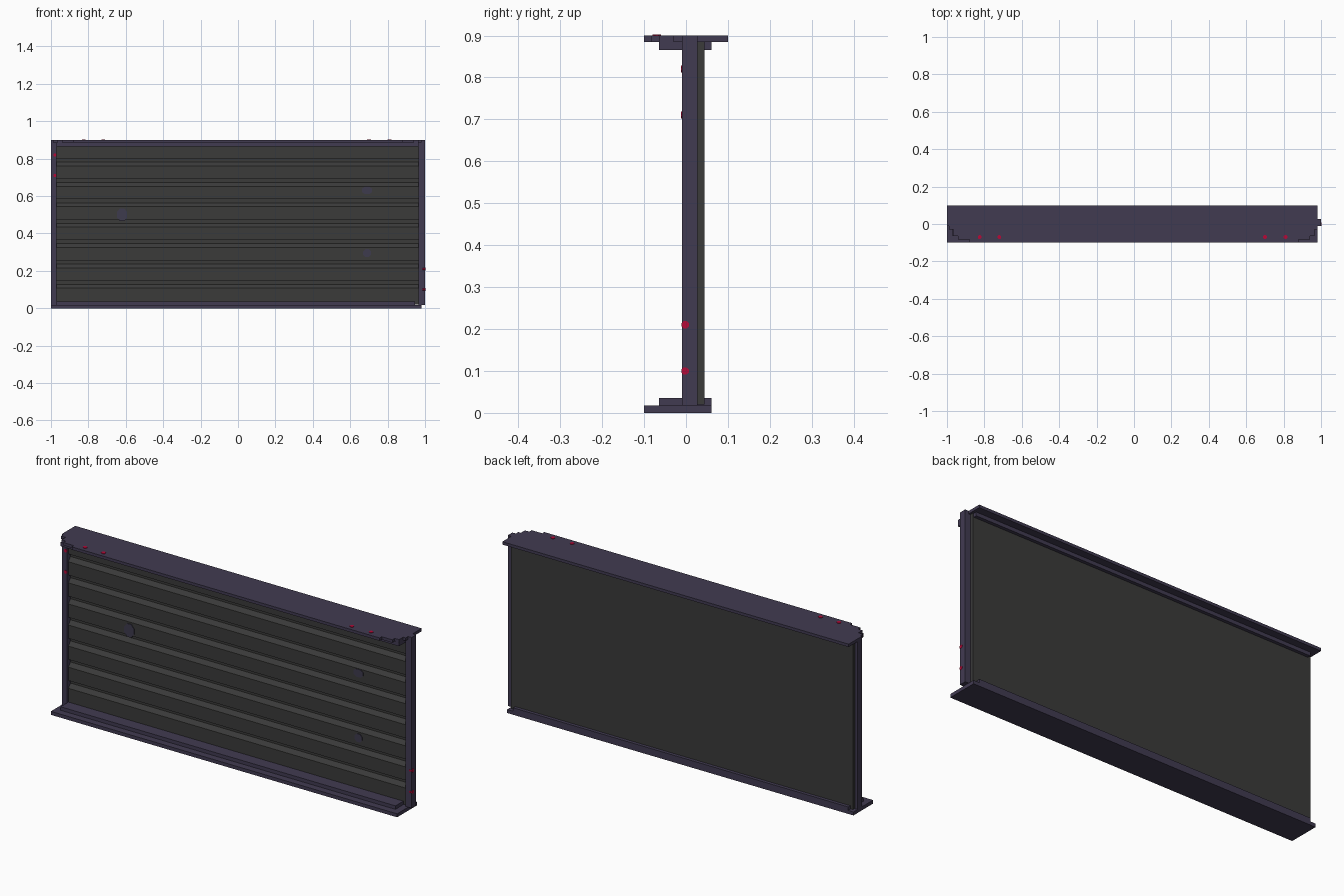
import bpy, bmesh, math
from mathutils import Matrix

if "Cube" in bpy.data.objects:
    bpy.data.objects.remove(bpy.data.objects["Cube"])


def material(name, rgb):
    m = bpy.data.materials.new(name)
    m.diffuse_color = (*rgb, 1)
    m.use_nodes = True
    m.node_tree.nodes["Principled BSDF"].inputs["Base Color"].default_value = m.diffuse_color
    return m


PURPLE = material("dark purple metal", (0.053, 0.043, 0.083))
GREY = material("charcoal panel", (0.043, 0.043, 0.042))
RED = material("red light", (0.46, 0.003, 0.04))
PATCH = material("purple patch", (0.048, 0.043, 0.075))


def finish(name, bm, mat):
    bmesh.ops.recalc_face_normals(bm, faces=bm.faces)
    me = bpy.data.meshes.new(name)
    bm.to_mesh(me)
    bm.free()
    me.materials.append(mat)
    ob = bpy.data.objects.new(name, me)
    bpy.context.collection.objects.link(ob)
    return ob


def box(name, x, y, z, mat):
    bm = bmesh.new()
    bmesh.ops.create_cube(bm, size=1)
    for v in bm.verts:
        for i, (lo, hi) in enumerate((x, y, z)):
            v.co[i] = hi if v.co[i] > 0 else lo
    return finish(name, bm, mat)


def prism(name, pts, vec, mat):
    """Extrude a closed outline of 3D points along vec."""
    bm = bmesh.new()
    f = bm.faces.new([bm.verts.new(p) for p in pts])
    r = bmesh.ops.extrude_face_region(bm, geom=[f])
    bmesh.ops.translate(bm, vec=vec, verts=[g for g in r["geom"] if isinstance(g, bmesh.types.BMVert)])
    return finish(name, bm, mat)


def disc(name, loc, axis, rx, rz, sides, depth, mat):
    """Thin faceted plate facing x, y or z."""
    bm = bmesh.new()
    bmesh.ops.create_cone(bm, cap_ends=True, segments=sides, radius1=1, radius2=1, depth=depth,
                          matrix=Matrix.Rotation(math.pi / sides, 4, 'Z'))
    bmesh.ops.scale(bm, vec=(rx, rz, 1), verts=bm.verts)
    rot = {'x': Matrix.Rotation(math.pi / 2, 4, 'Y'), 'y': Matrix.Rotation(math.pi / 2, 4, 'X'),
           'z': Matrix.Identity(4)}[axis]
    bmesh.ops.transform(bm, matrix=Matrix.Translation(loc) @ rot, verts=bm.verts)
    return finish(name, bm, mat)


# Top cap with stepped front corners
front = [(0.88, -0.10), (0.88, -0.083), (0.94, -0.083), (0.94, -0.063),
         (0.965, -0.063), (0.965, -0.03), (0.98, -0.03), (0.98, -0.01)]
outline = [(x, y, 0.885) for x, y in front] + [(0.98, 0.1, 0.885), (-1, 0.1, 0.885), (-1, -0.01, 0.885)]
outline += [(-x - (0.01 if x > 0.97 else 0.0), y, 0.885) for x, y in reversed(front)]
prism("top_cap", outline, (0, 0, 0.015), PURPLE)
box("top_trim", (-0.97, 0.965), (-0.064, 0.061), (0.866, 0.886), PURPLE)

# Base plate and its raised trim
box("base_plate", (-1, 0.98), (-0.10, 0.061), (0, 0.018), PURPLE)
box("base_trim", (-0.97, 0.945), (-0.064, 0.061), (0.017, 0.036), PURPLE)

# Side posts
box("left_post", (-1, -0.97), (-0.01, 0.027), (0.015, 0.89), PURPLE)
box("right_post", (0.965, 1), (-0.01, 0.027), (0.018, 0.9), PURPLE)

# Wall panel: louvred front profile swept across the width, with a flat back plate
PITCH = 0.109
profile = [(0.028, 0.02), (0.0, 0.02)]
for i in range(7):
    z = 0.127 + i * PITCH
    profile += [(0.0, z - 0.02), (0.018, z), (0.018, z + 0.02), (0.0, z + 0.02)]
profile += [(0.0, 0.88), (0.028, 0.88)]
prism("louvred_panel", [(-0.975, y, z) for y, z in profile], (1.945, 0, 0), GREY)
box("back_panel", (-0.985, 0.97), (0.026, 0.044), (0.02, 0.886), GREY)

# Faceted patches on the panel front
for x, z, rx, rz in ((-0.62, 0.5, 0.03, 0.037), (0.69, 0.63, 0.03, 0.022), (0.69, 0.295, 0.023, 0.023)):
    disc("panel_patch", (x, -0.001, z), 'y', rx, rz, 8, 0.006, PATCH)

# Small red lights on the cap and posts
for x in (-0.825, -0.72, 0.70, 0.81):
    disc("cap_light", (x, -0.07, 0.9), 'z', 0.011, 0.011, 8, 0.005, RED)
for z in (0.71, 0.82):
    disc("left_light", (-0.978, -0.01, z), 'y', 0.009, 0.009, 8, 0.005, RED)
for z in (0.10, 0.21):
    disc("right_light", (0.994, -0.002, z), 'x', 0.0095, 0.0095, 8, 0.016, RED)
